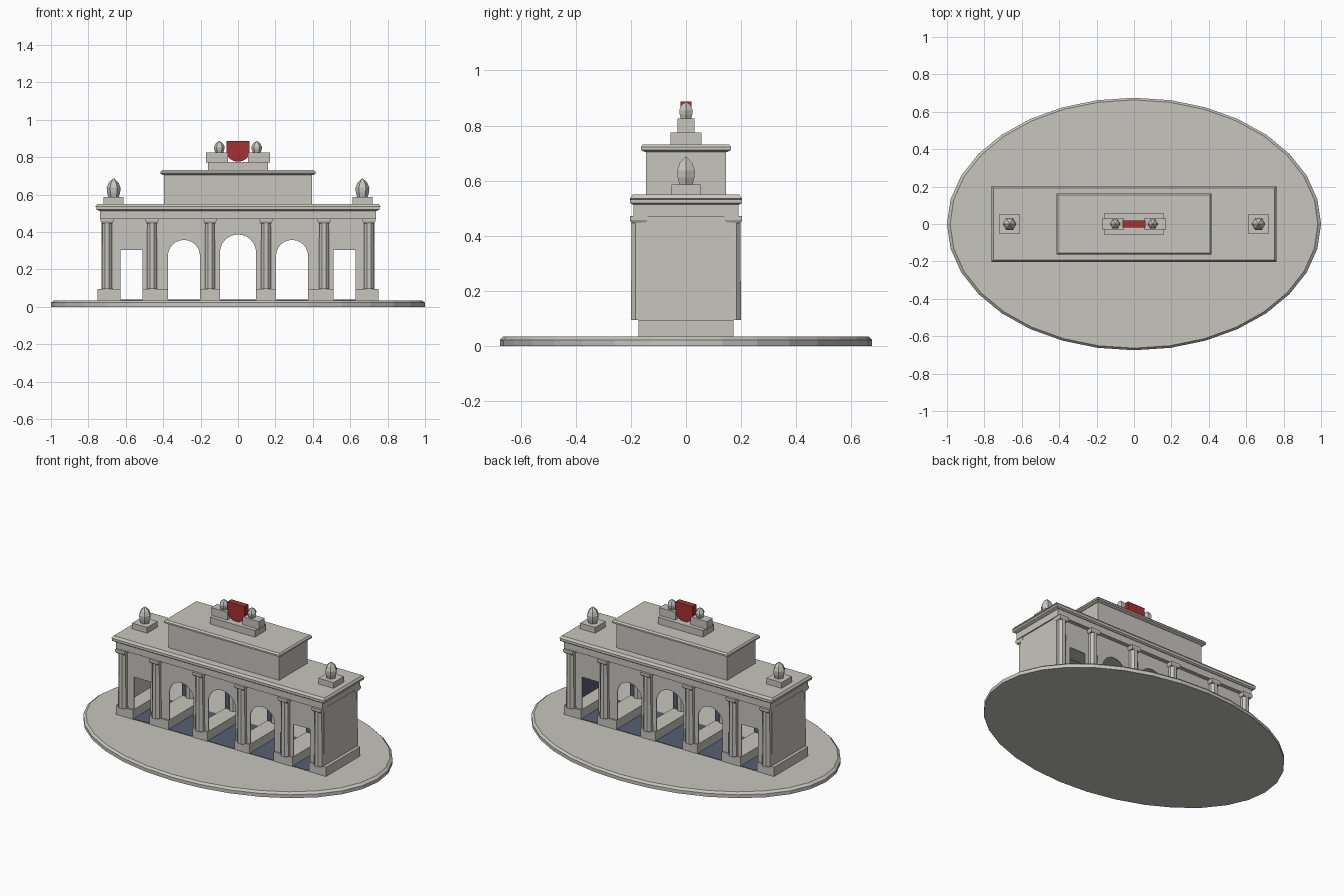
import bpy, bmesh, math
from mathutils import Vector

cube = bpy.data.objects.get("Cube")
if cube:
    bpy.data.objects.remove(cube, do_unlink=True)


def material(name, rgb):
    m = bpy.data.materials.new(name)
    m.use_nodes = True
    m.diffuse_color = (*rgb, 1)
    m.node_tree.nodes["Principled BSDF"].inputs["Base Color"].default_value = (*rgb, 1)
    return m


STONE = material("pale stone", (0.57, 0.56, 0.52))
BLUE = material("slate blue interior", (0.10, 0.115, 0.165))
RED = material("shield red", (0.38, 0.03, 0.03))


def finish(name, bm, mats=(STONE,)):
    mesh = bpy.data.meshes.new(name)
    bmesh.ops.recalc_face_normals(bm, faces=bm.faces)
    bm.to_mesh(mesh)
    bm.free()
    for m in mats:
        mesh.materials.append(m)
    ob = bpy.data.objects.new(name, mesh)
    bpy.context.collection.objects.link(ob)
    return ob


def loft(name, rings, mats=(STONE,)):
    """Skin a stack of equal-length point rings and cap both ends."""
    bm = bmesh.new()
    loops = [[bm.verts.new(p) for p in ring] for ring in rings]
    n = len(loops[0])
    for a, b in zip(loops, loops[1:]):
        for i in range(n):
            j = (i + 1) % n
            bm.faces.new((a[i], a[j], b[j], b[i]))
    bm.faces.new(loops[0])
    bm.faces.new(loops[-1])
    return finish(name, bm, mats)


def slab(name, levels, cx=0, cy=0, mat=STONE):
    """Rectangular stack; levels are (half x, half y, z)."""
    return loft(name, [[(cx + sx * hx, cy + sy * hy, z)
                        for sx, sy in ((-1, -1), (1, -1), (1, 1), (-1, 1))]
                       for hx, hy, z in levels], (mat,))


def box(name, hx, hy, z0, z1, cx=0, cy=0, mat=STONE):
    return slab(name, [(hx, hy, z0), (hx, hy, z1)], cx, cy, mat)


def turned(name, profile, sides, cx=0, cy=0, sx=1, sy=1, phase=0):
    """Faceted turned shape; profile is (radius, z)."""
    angles = [phase + math.tau * i / sides for i in range(sides)]
    return loft(name, [[(cx + sx * r * math.cos(a), cy + sy * r * math.sin(a), z)
                        for a in angles] for r, z in profile])


def extrude_y(name, outline, y0, y1, mats=(STONE,)):
    return loft(name, [[(x, y, z) for x, z in outline] for y in (y0, y1)], mats)


# Oval ground slab with chamfered rim
GROUND = 0.035
turned("oval_base", [(1, 0), (1, 0.022), (0.983, GROUND)], 32, sy=0.675)

# Passage floor
box("passage_floor", 0.74, 0.17, GROUND - 0.005, GROUND + 0.003, mat=BLUE)

# Pier plinths running through the full depth
PLINTH_TOP = 0.095
for side in (-1, 1):
    for x0, x1 in ((0.097, 0.203), (0.375, 0.51), (0.628, 0.75)):
        box("pier_plinth", (x1 - x0) / 2, 0.173, GROUND, PLINTH_TOP, side * (x0 + x1) / 2)


# Facade outline: three arches and two square doorways, open at the foot
def arch(cx, half, spring, steps=12):
    curve = [(cx - half * math.cos(math.pi * i / steps),
              spring + half * math.sin(math.pi * i / steps)) for i in range(steps + 1)]
    return [(cx - half, FOOT)] + curve + [(cx + half, FOOT)]


def doorway(cx, half, top):
    return [(cx - half, FOOT), (cx - half, top), (cx + half, top), (cx + half, FOOT)]


FOOT, WALL_TOP, WALL_X, WALL_Y, THICK = 0.09, 0.475, 0.73, 0.164, 0.005
outline = [(-WALL_X, FOOT)]
outline += doorway(-0.569, 0.059, 0.305) + arch(-0.289, 0.086, 0.272)
outline += arch(0, 0.097, 0.29)
outline += arch(0.289, 0.086, 0.272) + doorway(0.569, 0.059, 0.305)
outline += [(WALL_X, FOOT), (WALL_X, WALL_TOP), (-WALL_X, WALL_TOP)]

# Thin facades, blue on the inner face
for side, label in ((-1, "front_facade"), (1, "back_facade")):
    wall = extrude_y(label, outline, side * WALL_Y, side * (WALL_Y - THICK), (STONE, BLUE))
    for f in wall.data.polygons:
        f.material_index = int(f.normal.y * side < -0.9)

# End walls; only the left one is blue inside
for side, label in ((-1, "right_end_wall"), (1, "left_end_wall")):
    box(label, THICK / 2, WALL_Y - 0.001, FOOT, WALL_TOP, side * (WALL_X - THICK / 2))
box("left_end_lining", 0.001, WALL_Y - THICK, FOOT, WALL_TOP, WALL_X - THICK - 0.001, mat=BLUE)

# Columns with capitals on both faces
for cy in (-0.172, 0.172):
    for x in (0.15, 0.46, 0.7):
        for cx in (-x, x):
            turned("column", [(0.03, PLINTH_TOP), (0.027, 0.45)], 8, cx, cy, phase=math.pi / 8)
            slab("capital", [(0.029, 0.026, 0.447), (0.034, 0.032, 0.457),
                             (0.034, 0.032, 0.472)], cx, cy)

# Entablature and main cornice
box("architrave", 0.738, 0.19, 0.47, 0.515)
slab("main_cornice", [(0.742, 0.193, 0.513), (0.757, 0.203, 0.52), (0.757, 0.203, 0.532),
                      (0.762, 0.203, 0.536), (0.752, 0.193, 0.55)])

# Attic block and its cornice
box("attic", 0.395, 0.145, 0.548, 0.712)
slab("attic_cornice", [(0.4, 0.15, 0.705), (0.414, 0.164, 0.712),
                       (0.414, 0.164, 0.722), (0.406, 0.156, 0.732)])

# Crowning pedestal, twin blocks and buds
box("crown_pedestal", 0.16, 0.056, 0.73, 0.775)
BUD = [(0.75, 0), (0.95, 0.25), (1, 0.5), (0.7, 0.78), (0.05, 1)]


def bud(name, cx, z, radius, height):
    turned(name, [(radius * r, z + height * h) for r, h in BUD], 6, cx)


for side in (-1, 1):
    box("crown_block", 0.058, 0.03, 0.773, 0.825, side * 0.112)
    bud("crown_bud", side * 0.1, 0.825, 0.028, 0.062)
    slab("finial_base", [(0.054, 0.053, 0.548), (0.054, 0.053, 0.587)], side * 0.665)
    bud("corner_finial", side * 0.665, 0.587, 0.037, 0.1)

# Red shield with rounded foot
shield = [(-0.062, 0.888)]
shield += [(-0.062 * math.cos(math.pi * i / 8), 0.828 - 0.052 * math.sin(math.pi * i / 8))
           for i in range(9)]
shield += [(0.062, 0.888)]
extrude_y("shield", shield, -0.02, 0.02, (RED,))
